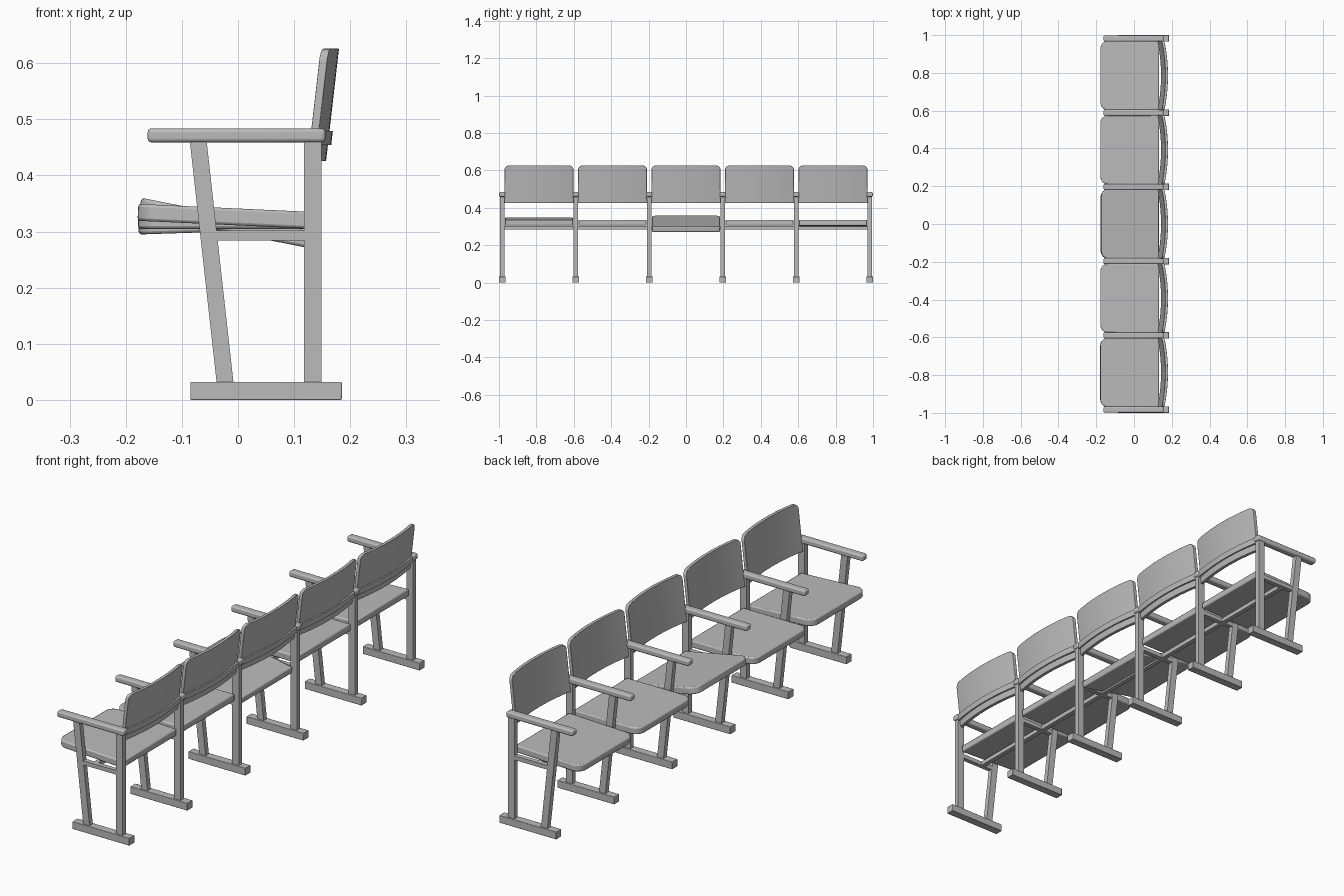
import bpy, bmesh, math
from mathutils import Matrix, Vector

cube = bpy.data.objects.get("Cube")
if cube:
    bpy.data.objects.remove(cube, do_unlink=True)

PITCH = 0.393
SEATS = 5

grey = bpy.data.materials.new("light_grey")
grey.use_nodes = True
grey.diffuse_color = (0.5, 0.5, 0.5, 1)
grey.node_tree.nodes["Principled BSDF"].inputs["Base Color"].default_value = grey.diffuse_color


def finish(name, bm, bevel=0.0, segments=2):
    """Turn a bmesh into a shaded object with optional rounded edges."""
    bmesh.ops.recalc_face_normals(bm, faces=bm.faces)
    mesh = bpy.data.meshes.new(name)
    bm.to_mesh(mesh)
    bm.free()
    mesh.materials.append(grey)
    obj = bpy.data.objects.new(name, mesh)
    bpy.context.collection.objects.link(obj)
    if bevel:
        mod = obj.modifiers.new("rounded_edges", "BEVEL")
        mod.width = bevel
        mod.segments = segments
        mod.limit_method = "ANGLE"
        mod.angle_limit = math.radians(40)
    bpy.ops.object.select_all(action="DESELECT")
    obj.select_set(True)
    bpy.context.view_layer.objects.active = obj
    bpy.ops.object.shade_smooth_by_angle(angle=math.radians(35))
    return obj


def extrude_outline(points, offset):
    """Solid made by sweeping a closed outline along an offset."""
    bm = bmesh.new()
    face = bm.faces.new([bm.verts.new(p) for p in points])
    moved = bmesh.ops.extrude_face_region(bm, geom=[face], use_keep_orig=True)
    bmesh.ops.translate(bm, vec=offset,
                        verts=[g for g in moved["geom"] if isinstance(g, bmesh.types.BMVert)])
    return bm


def side_bar(name, profile, y, width, bevel=0.0, segments=2):
    """Bar with an x-z side profile, centred on y."""
    bm = extrude_outline([(x, y - width / 2, z) for x, z in profile], Vector((0, width, 0)))
    return finish(name, bm, bevel, segments)


def rect(x0, x1, z0, z1):
    return [(x0, z0), (x1, z0), (x1, z1), (x0, z1)]


def curved_panel(name, y0, half, z0, z1, back, thick, radius=0.0, bevel=0.0):
    """Leaning board bowed backwards, with rounded top corners."""
    bm = bmesh.new()
    cols, sag, lean = 28, 0.019, 0.115
    rings = []
    for i in range(cols + 1):
        y = half * math.sin(math.pi * (i / cols - 0.5))
        over = max(0.0, abs(y) - (half - radius))
        top = z1 - radius + math.sqrt(max(0.0, radius ** 2 - over ** 2))
        bow = back - sag * (y / half) ** 2
        ring = []
        for z, t in ((z0, 0), (top, 0), (top, thick), (z0, thick)):
            ring.append(bm.verts.new((bow - t - lean * (z1 - z), y0 + y, z)))
        rings.append(ring)
    for a, b in zip(rings, rings[1:]):
        for k in range(4):
            n = (k + 1) % 4
            bm.faces.new((a[k], a[n], b[n], b[k]))
    bm.faces.new(rings[0])
    bm.faces.new(rings[-1])
    return finish(name, bm, bevel)


def seat(name, y0, tilt, rear_top):
    """Seat board with rounded front corners, tilted about its rear edge."""
    half, length, thick, r = 0.183, 0.31, 0.03, 0.04
    outline = [(0, half, 0), (0, -half, 0)]
    for side in (-1, 1):
        arc = []
        for i in range(9):
            a = math.pi / 2 * i / 8
            arc.append((-length + r - r * math.sin(a), side * (half - r + r * math.cos(a)), 0))
        outline += arc if side < 0 else arc[::-1]
    bm = extrude_outline(outline, Vector((0, 0, -thick)))
    place = Matrix.Translation((0.132, y0, rear_top)) @ Matrix.Rotation(tilt, 4, "Y")
    bmesh.ops.transform(bm, matrix=place, verts=bm.verts)
    return finish(name, bm, 0.005)


# Frames: foot, two legs, armrest and seat support
for i in range(SEATS + 1):
    y = (i - SEATS / 2) * PITCH
    n = i + 1
    side_bar(f"foot_{n}", rect(-0.085, 0.185, 0, 0.032), y, 0.035, 0.002)
    side_bar(f"rear_leg_{n}", rect(0.118, 0.149, 0.03, 0.462), y, 0.022)
    side_bar(f"front_leg_{n}",
             [(-0.038, 0.03), (-0.008, 0.03), (-0.056, 0.462), (-0.086, 0.462)], y, 0.022)
    side_bar(f"armrest_{n}", rect(-0.161, 0.156, 0.459, 0.484), y, 0.032, 0.007, 3)
    side_bar(f"seat_support_{n}", rect(-0.06, 0.125, 0.284, 0.302), y, 0.02)

# Seats, each resting at its own angle, with backrests and rails
poses = [(0.046, 0.335), (0, 0.335), (0.195, 0.300), (0, 0.335), (-0.033, 0.335)]
for i, (tilt, rear_top) in enumerate(poses):
    y = (i - (SEATS - 1) / 2) * PITCH
    n = i + 1
    seat(f"seat_{n}", y, tilt, rear_top)
    curved_panel(f"backrest_{n}", y, 0.184, 0.426, 0.626, 0.18, 0.014, 0.022, 0.002)
    curved_panel(f"back_rail_{n}", y, PITCH / 2, 0.454, 0.479, 0.169, 0.010)
    side_bar(f"cross_bar_{n}", rect(0.0, 0.02, 0.284, 0.302), y, PITCH)
